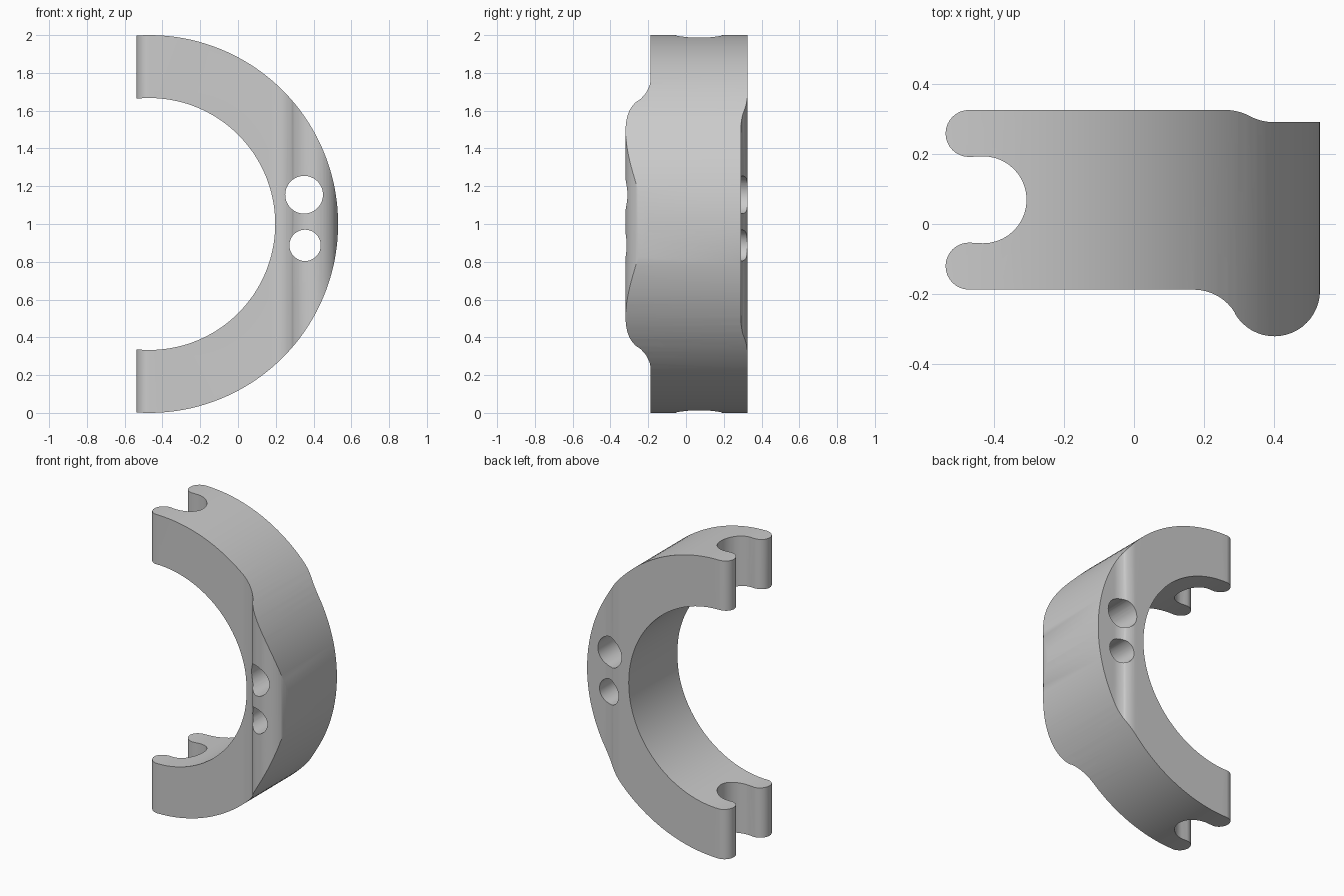
import bpy, bmesh
from math import sin, cos, radians
from mathutils import Vector

cube = bpy.data.objects.get("Cube")
if cube:
    bpy.data.objects.remove(cube, do_unlink=True)

grey = bpy.data.materials.new("plain grey")
grey.use_nodes = True
colour = (0.6, 0.6, 0.6, 1)
grey.diffuse_color = colour
grey.node_tree.nodes["Principled BSDF"].inputs["Base Color"].default_value = colour


def arc(cx, cy, r, start, end, steps):
    """Points along an arc, angles in degrees."""
    angles = [radians(start + (end - start) * i / steps) for i in range(steps + 1)]
    return [(cx + r * cos(a), cy + r * sin(a)) for a in angles]


def prism(name, outline, place, sweep):
    """Extrude a closed outline; place maps its 2D points into space."""
    bm = bmesh.new()
    face = bm.faces.new([bm.verts.new(place(u, v)) for u, v in outline])
    result = bmesh.ops.extrude_face_region(bm, geom=[face])
    moved = [g for g in result["geom"] if isinstance(g, bmesh.types.BMVert)]
    bmesh.ops.translate(bm, verts=moved, vec=Vector(sweep))
    bmesh.ops.recalc_face_normals(bm, faces=bm.faces)
    mesh = bpy.data.meshes.new(name)
    bm.to_mesh(mesh)
    bm.free()
    mesh.materials.append(grey)
    ob = bpy.data.objects.new(name, mesh)
    bpy.context.collection.objects.link(ob)
    return ob


def combine(ob, tool, operation):
    """Apply a boolean and discard its tool."""
    mod = ob.modifiers.new(operation.lower(), 'BOOLEAN')
    mod.operation, mod.object, mod.solver = operation, tool, 'EXACT'
    bpy.context.view_layer.objects.active = ob
    bpy.ops.object.modifier_apply(modifier=mod.name)
    bpy.data.objects.remove(tool, do_unlink=True)


# C-shaped ring seen from the front, extruded through the depth
AXIS_X, AXIS_Z = -0.47, 1.0
ring = arc(AXIS_X, AXIS_Z, 1.0, -100, 100, 80) + arc(AXIS_X, AXIS_Z, 0.667, 100, -100, 80)
clamp = prism("half_ring_clamp", ring, lambda u, v: (u, -0.5, v), (0, 1, 0))

# Plan outline: forked ends with a round slot, front bulge, shallow back step
plan = (
    arc(-0.47, -0.12, 0.067, 90, 270, 16)
    + arc(0.17, -0.325, 0.138, 90, 31, 8)
    + arc(0.4, -0.19, 0.13, 211, 360, 20)
    + [(0.54, -0.19), (0.54, 0.29)]
    + arc(0.4, 0.439, 0.149, 270, 242, 6)
    + arc(0.26, 0.176, 0.149, 62, 90, 6)
    + arc(-0.47, 0.258, 0.067, 90, 270, 16)
    + arc(-0.43, 0.069, 0.124, 90, -90, 20)
)
combine(clamp, prism("plan_cutter", plan, lambda u, v: (u, v, -0.1), (0, 0, 2.2)), 'INTERSECT')

# Two round through holes
for x, z, r in ((0.35, 1.155, 0.1), (0.355, 0.887, 0.083)):
    hole = arc(x, z, r, 0, 350, 35)
    combine(clamp, prism("hole_cutter", hole, lambda u, v: (u, -0.5, v), (0, 1, 0)), 'DIFFERENCE')

# Smooth curves, sharp edges
bpy.ops.object.select_all(action='DESELECT')
clamp.select_set(True)
bpy.context.view_layer.objects.active = clamp
bpy.ops.object.shade_smooth_by_angle(angle=radians(30))
